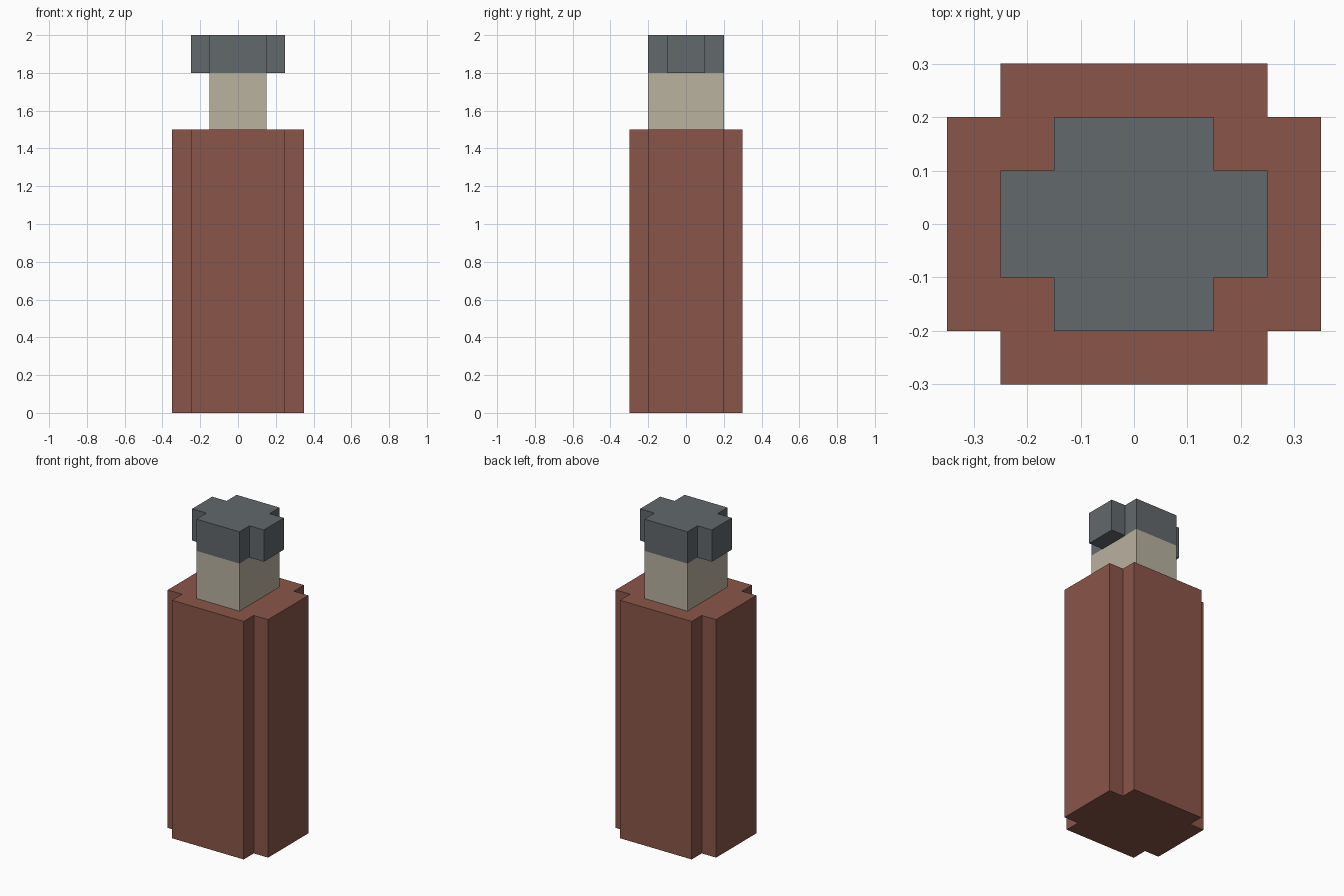
import bpy
import bmesh

cube = bpy.data.objects.get("Cube")
if cube:
    bpy.data.objects.remove(cube, do_unlink=True)


def make_material(name, rgb):
    mat = bpy.data.materials.new(name)
    mat.use_nodes = True
    colour = (*rgb, 1.0)
    mat.diffuse_color = colour
    mat.node_tree.nodes["Principled BSDF"].inputs["Base Color"].default_value = colour
    return mat


def make_prism(name, half_x, half_y, notch, bottom, top, mat):
    """Upright block whose four corners have a square notch cut out."""
    inner_x, inner_y = half_x - notch, half_y - notch
    corner = [(half_x, inner_y), (inner_x, inner_y), (inner_x, half_y)]
    if notch == 0:
        corner = [(half_x, half_y)]
    # Mirror the corner around the outline, keeping it anticlockwise
    outline = []
    for sx, sy in ((1, 1), (-1, 1), (-1, -1), (1, -1)):
        points = corner if sx * sy > 0 else corner[::-1]
        outline += [(sx * x, sy * y) for x, y in points]

    bm = bmesh.new()
    base = bm.faces.new([bm.verts.new((x, y, bottom)) for x, y in outline])
    result = bmesh.ops.extrude_face_region(bm, geom=[base], use_keep_orig=True)
    raised = [v for v in result["geom"] if isinstance(v, bmesh.types.BMVert)]
    bmesh.ops.translate(bm, verts=raised, vec=(0, 0, top - bottom))
    bmesh.ops.recalc_face_normals(bm, faces=bm.faces[:])

    mesh = bpy.data.meshes.new(name)
    bm.to_mesh(mesh)
    bm.free()
    mesh.materials.append(mat)
    obj = bpy.data.objects.new(name, mesh)
    bpy.context.collection.objects.link(obj)
    return obj


brown = make_material("red brown", (0.254, 0.093, 0.067))
beige = make_material("beige", (0.491, 0.445, 0.352))
grey = make_material("slate grey", (0.122, 0.138, 0.147))

# Bottle body, plain neck and overhanging cap
make_prism("bottle_body", 0.35, 0.3, 0.1, 0.0, 1.5, brown)
make_prism("bottle_neck", 0.15, 0.2, 0.0, 1.5, 1.8, beige)
make_prism("bottle_cap", 0.25, 0.2, 0.1, 1.8, 2.0, grey)
